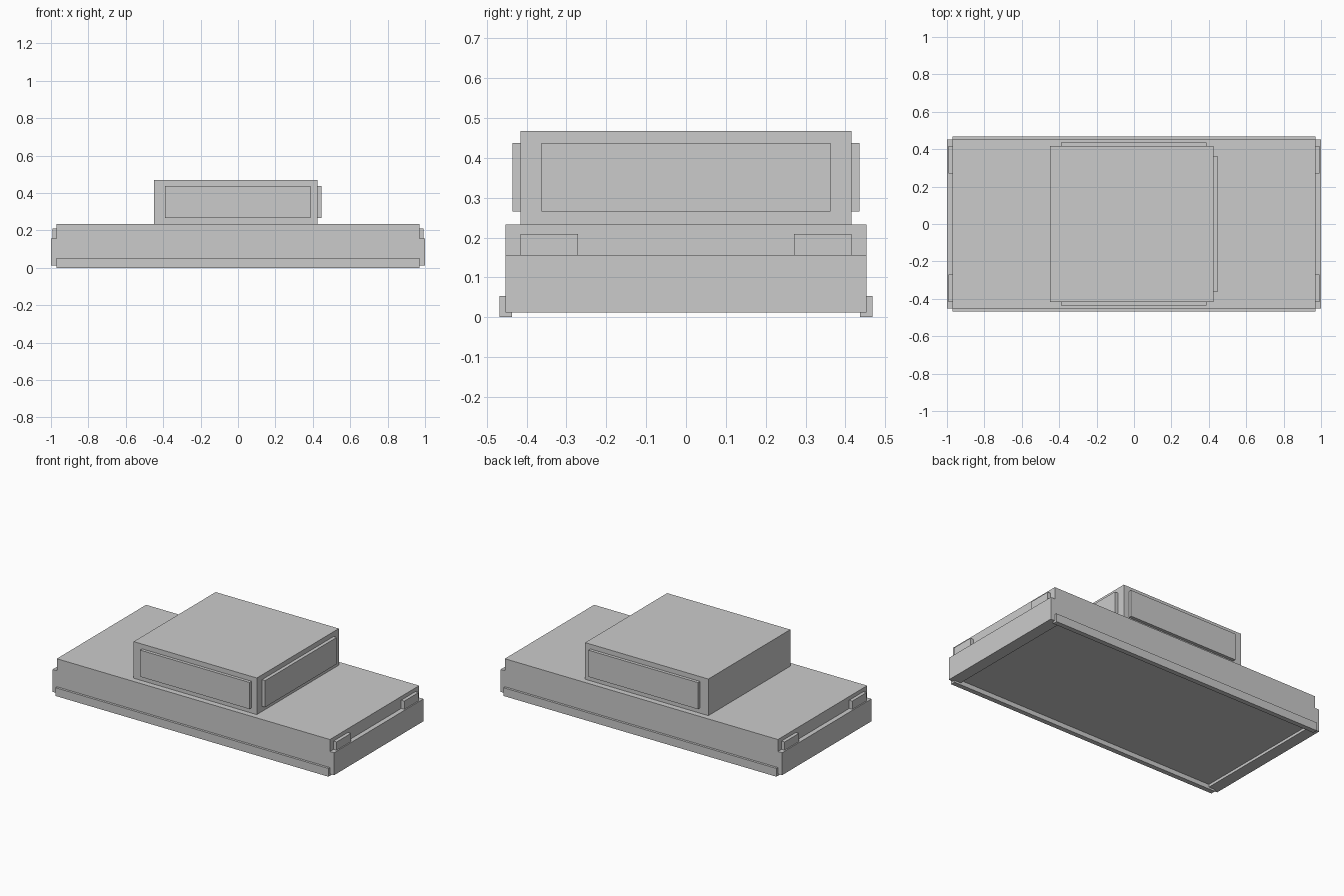
import bpy

cube = bpy.data.objects.get("Cube")
if cube:
    bpy.data.objects.remove(cube, do_unlink=True)

grey = bpy.data.materials.new("light_grey")
grey.use_nodes = True
grey.diffuse_color = (0.6, 0.6, 0.6, 1)
grey.node_tree.nodes["Principled BSDF"].inputs["Base Color"].default_value = (0.6, 0.6, 0.6, 1)


def box(name, x, y, z):
    """Box spanning the given (low, high) range on each axis."""
    spans = (x, y, z)
    bpy.ops.mesh.primitive_cube_add(size=1, location=[(a + b) / 2 for a, b in spans])
    ob = bpy.context.object
    ob.name = name
    ob.scale = [abs(b - a) for a, b in spans]
    bpy.ops.object.transform_apply(location=False, rotation=False, scale=True)
    ob.data.materials.append(grey)
    return ob


def mirrored(a, b, side):
    return tuple(sorted((a * side, b * side)))


# Main hull and cabin
box("body", (-0.97, 0.97), (-0.453, 0.453), (0.029, 0.233))
box("cabin", (-0.45, 0.425), (-0.416, 0.416), (0.233, 0.468))
box("windscreen", (0.425, 0.447), (-0.363, 0.363), (0.266, 0.437))

# Side windows and sills
for side, label in ((1, "back"), (-1, "front")):
    box(label + "_window", (-0.39, 0.387), mirrored(0.416, 0.436, side), (0.266, 0.437))
    box(label + "_sill", (-0.97, 0.97), mirrored(0.437, 0.468, side), (0, 0.053))

# Bumpers and lamps at both ends
for end, label in ((1, "left"), (-1, "right")):
    box(label + "_bumper", mirrored(0.925, 1, end), (-0.453, 0.453), (0.012, 0.156))
    for side, where in ((1, "back"), (-1, "front")):
        box(f"{label}_{where}_lamp", mirrored(0.97, 0.992, end),
            mirrored(0.271, 0.416, side), (0.156, 0.209))
